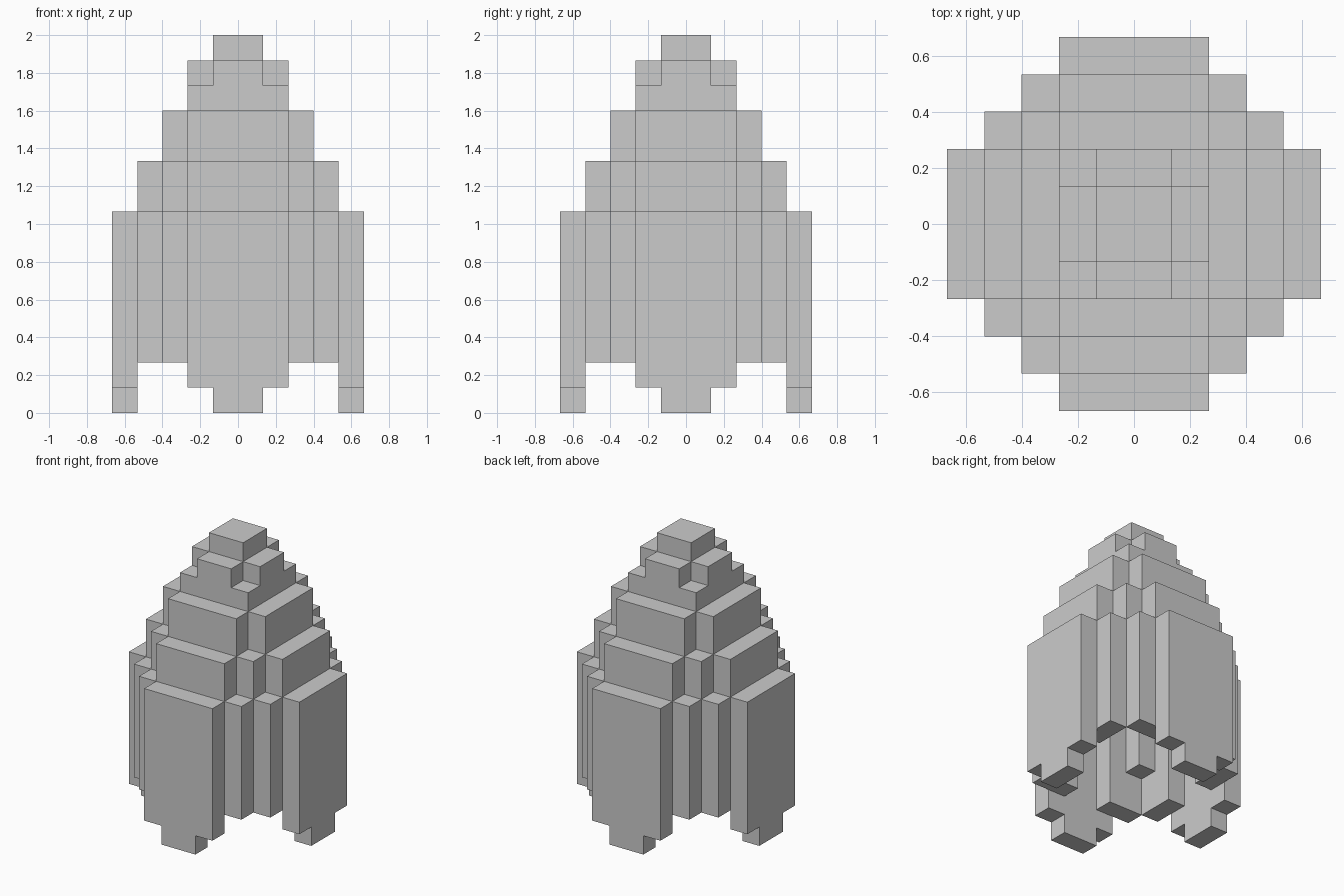
import bpy, bmesh
from mathutils import Vector

if "Cube" in bpy.data.objects:
    bpy.data.objects.remove(bpy.data.objects["Cube"])

U = 2 / 15  # one block

# Each slab: part name, bottom, top, outer steps, hollow steps (in blocks).
# steps[i] is the half depth in y for the column i <= |x| < i + 1.
SLABS = [
    ("feet", 0, 1, [5, 0, 0, 0, 1], [4]),
    ("feet", 1, 2, [5, 5, 0, 0, 2], [4, 4]),
    ("lower_body", 2, 4, [5, 5, 4, 3, 2], [4, 3, 3, 1]),
    ("lower_body", 4, 7, [5, 5, 4, 3, 2], [4, 3, 2, 1]),
    ("lower_body", 7, 8, [5, 5, 4, 3, 2], [3, 2, 1]),
    ("middle_tier", 8, 9, [4, 4, 3, 2], [3, 2, 1]),
    ("middle_tier", 9, 10, [4, 4, 3, 2], [2, 1]),
    ("upper_tier", 10, 11, [3, 3, 2], [2, 1]),
    ("upper_tier", 11, 12, [3, 3, 2], [1]),
    ("collar", 12, 13, [2, 2], []),
    ("collar", 13, 14, [2, 1], []),
    ("tip", 14, 15, [1], []),
]


def footprint(steps):
    """Cells of a stepped plan, mirrored in x and y."""
    return {(x, y) for i, d in enumerate(steps) for x in (i, -i - 1)
            for y in range(-d, d)}


# Collect the blocks of every part
parts = {}
for name, z0, z1, outer, hollow in SLABS:
    plan = footprint(outer) - footprint(hollow)
    parts.setdefault(name, set()).update(
        (x, y, z) for x, y in plan for z in range(z0, z1))
solid = set().union(*parts.values())


def build(name, cells):
    """Skin the blocks with outside faces only, then merge flat areas."""
    bm = bmesh.new()
    for c in sorted(cells):
        centre = Vector(c) + Vector((0.5, 0.5, 0.5))
        for axis in range(3):
            for sign in (-1, 1):
                n = Vector((0, 0, 0))
                n[axis] = sign
                if tuple(int(a + b) for a, b in zip(c, n)) in solid:
                    continue
                a = Vector((0, 0, 0))
                a[(axis + 1) % 3] = 0.5
                b = n.cross(a)
                mid = centre + n / 2
                bm.faces.new([bm.verts.new((mid + p) * U)
                              for p in (-a - b, a - b, a + b, b - a)])
    bmesh.ops.remove_doubles(bm, verts=bm.verts, dist=1e-4)
    bmesh.ops.dissolve_limit(bm, angle_limit=0.01, verts=bm.verts, edges=bm.edges)
    mesh = bpy.data.meshes.new(name)
    bm.to_mesh(mesh)
    bm.free()
    bpy.context.collection.objects.link(bpy.data.objects.new(name, mesh))


for name, cells in parts.items():
    build(name, cells)
